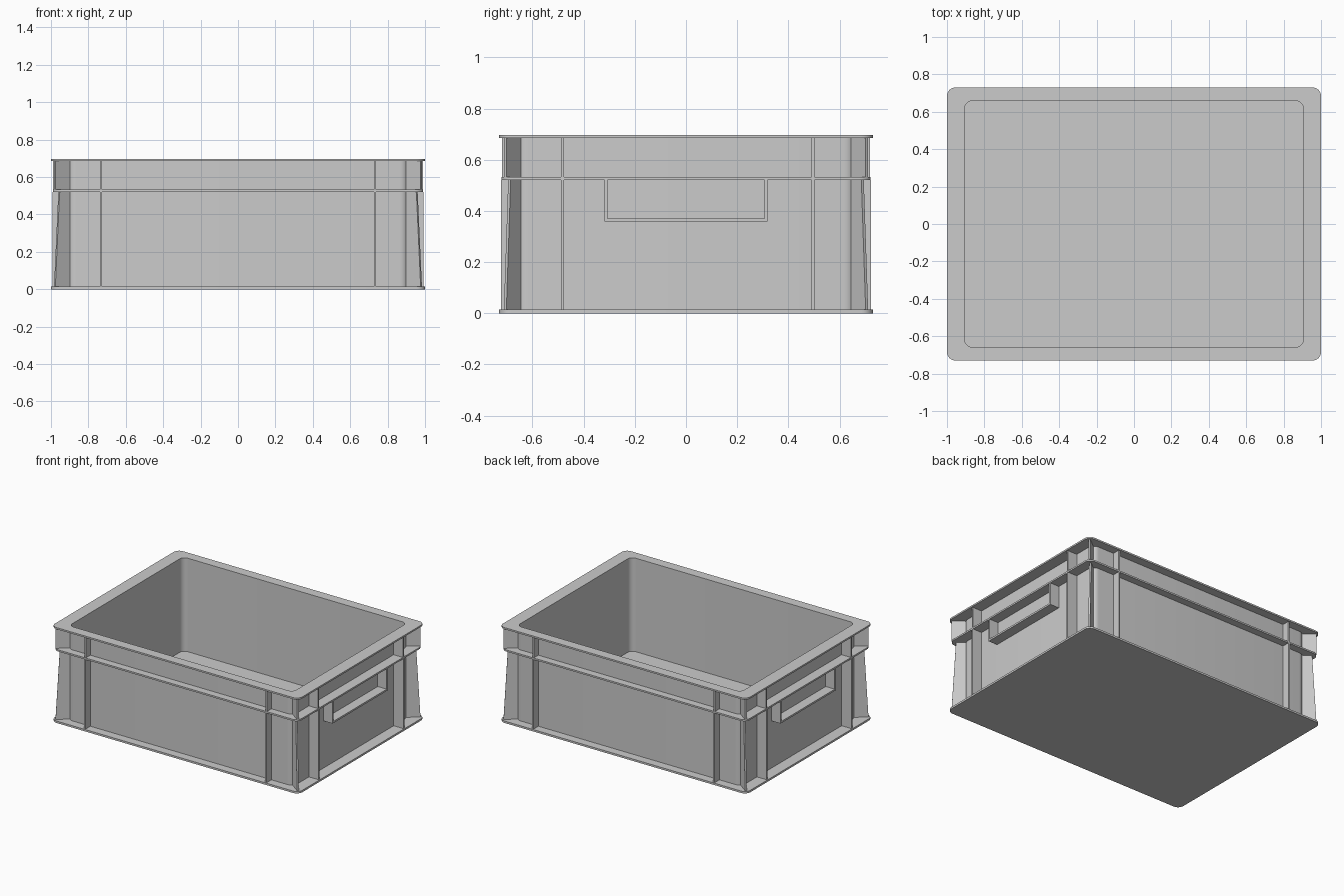
import bpy, bmesh, math
from mathutils import Vector

if "Cube" in bpy.data.objects:
    bpy.data.objects.remove(bpy.data.objects["Cube"])

grey = bpy.data.materials.new("light_grey_plastic")
grey.diffuse_color = (0.6, 0.6, 0.6, 1)
grey.use_nodes = True
grey.node_tree.nodes["Principled BSDF"].inputs["Base Color"].default_value = grey.diffuse_color


def finish(name, bm, smooth=False):
    bmesh.ops.recalc_face_normals(bm, faces=bm.faces[:])
    me = bpy.data.meshes.new(name)
    bm.to_mesh(me)
    bm.free()
    me.materials.append(grey)
    ob = bpy.data.objects.new(name, me)
    bpy.context.collection.objects.link(ob)
    if smooth:
        bpy.ops.object.select_all(action='DESELECT')
        ob.select_set(True)
        bpy.context.view_layer.objects.active = ob
        bpy.ops.object.shade_smooth_by_angle(angle=math.radians(30))
    return ob


def outline(hx, hy, r, n=8):
    pts = []
    for k, (sx, sy) in enumerate([(1, 1), (-1, 1), (-1, -1), (1, -1)]):
        for i in range(n + 1):
            a = math.pi / 2 * (k + i / n)
            pts.append((sx * (hx - r) + r * math.cos(a), sy * (hy - r) + r * math.sin(a)))
    return pts


def slab(name, outer, z0, z1):
    bm = bmesh.new()
    pts = outline(*outer)
    lo = [bm.verts.new((x, y, z0)) for x, y in pts]
    hi = [bm.verts.new((x, y, z1)) for x, y in pts]
    bm.faces.new(lo)
    bm.faces.new(hi)
    for i in range(len(pts)):
        j = (i + 1) % len(pts)
        bm.faces.new((lo[i], lo[j], hi[j], hi[i]))
    return finish(name, bm, True)


def frame(name, outer, inner, z0, z1):
    bm = bmesh.new()
    loops = [[bm.verts.new((x, y, z)) for x, y in outline(*o)]
             for o, z in ((outer, z0), (outer, z1), (inner, z1), (inner, z0))]
    n = len(loops[0])
    for k in range(4):
        a, b = loops[k], loops[(k + 1) % 4]
        for i in range(n):
            j = (i + 1) % n
            bm.faces.new((a[i], a[j], b[j], b[i]))
    return finish(name, bm, True)


def plate(name, root, end_low, end_high, z0, z1, t=0.012):
    # upright rib from root to its outer edge, which may taper with height
    bm = bmesh.new()
    r, a, b = Vector(root), Vector(end_low), Vector(end_high)
    d = (a - r).normalized()
    off = Vector((-d.y, d.x)) * t / 2
    sides = []
    for s in (1, -1):
        sides.append([bm.verts.new((*(p + off * s), z))
                      for p, z in ((r, z0), (a, z0), (b, z1), (r, z1))])
    p, q = sides
    bm.faces.new(p)
    bm.faces.new(q)
    for i in range(4):
        j = (i + 1) % 4
        bm.faces.new((p[i], p[j], q[j], q[i]))
    return finish(name, bm)


def box(name, x0, x1, y0, y1, z0, z1):
    bm = bmesh.new()
    bmesh.ops.create_cube(bm, size=1)
    for v in bm.verts:
        v.co = Vector((x1 if v.co.x > 0 else x0, y1 if v.co.y > 0 else y0,
                       z1 if v.co.z > 0 else z0))
    return finish(name, bm)


BASE, MID0, MID1, RIM, TOP = 0.014, 0.521, 0.533, 0.685, 0.697
inner = (0.905, 0.658, 0.04)

# floor, walls and the horizontal flanges
slab("base_plate", (1.0, 0.73, 0.045), 0, BASE)
frame("tub_wall", (0.915, 0.668, 0.05), inner, BASE, RIM)
frame("middle_flange", (0.99, 0.722, 0.045), (0.91, 0.663, 0.045), MID0, MID1)
frame("top_rim", (1.0, 0.73, 0.045), inner, RIM, TOP)

# vertical ribs in a lower and an upper tier
for tier, z0, z1, out in (("lower", BASE, MID0, 0.0), ("upper", MID1, RIM, 0.003)):
    for s in (1, -1):
        for x in (-0.732, 0.732):
            plate(tier + "_long_side_rib", (x, s * 0.664), (x, s * (0.723 - out)),
                  (x, s * (0.723 - out)), z0, z1)
        for y in (-0.482 * s, 0.496 * s):
            plate(tier + "_end_rib", (s * 0.911, y), (s * (0.993 - out), y),
                  (s * (0.993 - out), y), z0, z1)
        # diagonal corner ribs, narrowing upwards in the lower tier
        for u in (1, -1):
            top = (0.957, 0.69) if tier == "lower" else (0.98, 0.707)
            plate(tier + "_corner_rib", (s * 0.898, u * 0.6466), (s * 0.98, u * 0.707),
                  (s * top[0], u * top[1]), z0, z1)

# U-shaped handle pocket on both ends
for s in (1, -1):
    x0, x1 = sorted((s * 0.911, s * 0.988))
    box("handle_bottom", x0, x1, -0.318, 0.318, 0.358, 0.371)
    for u in (1, -1):
        y0, y1 = sorted((u * 0.306, u * 0.318))
        box("handle_side", x0, x1, y0, y1, 0.371, MID0)
